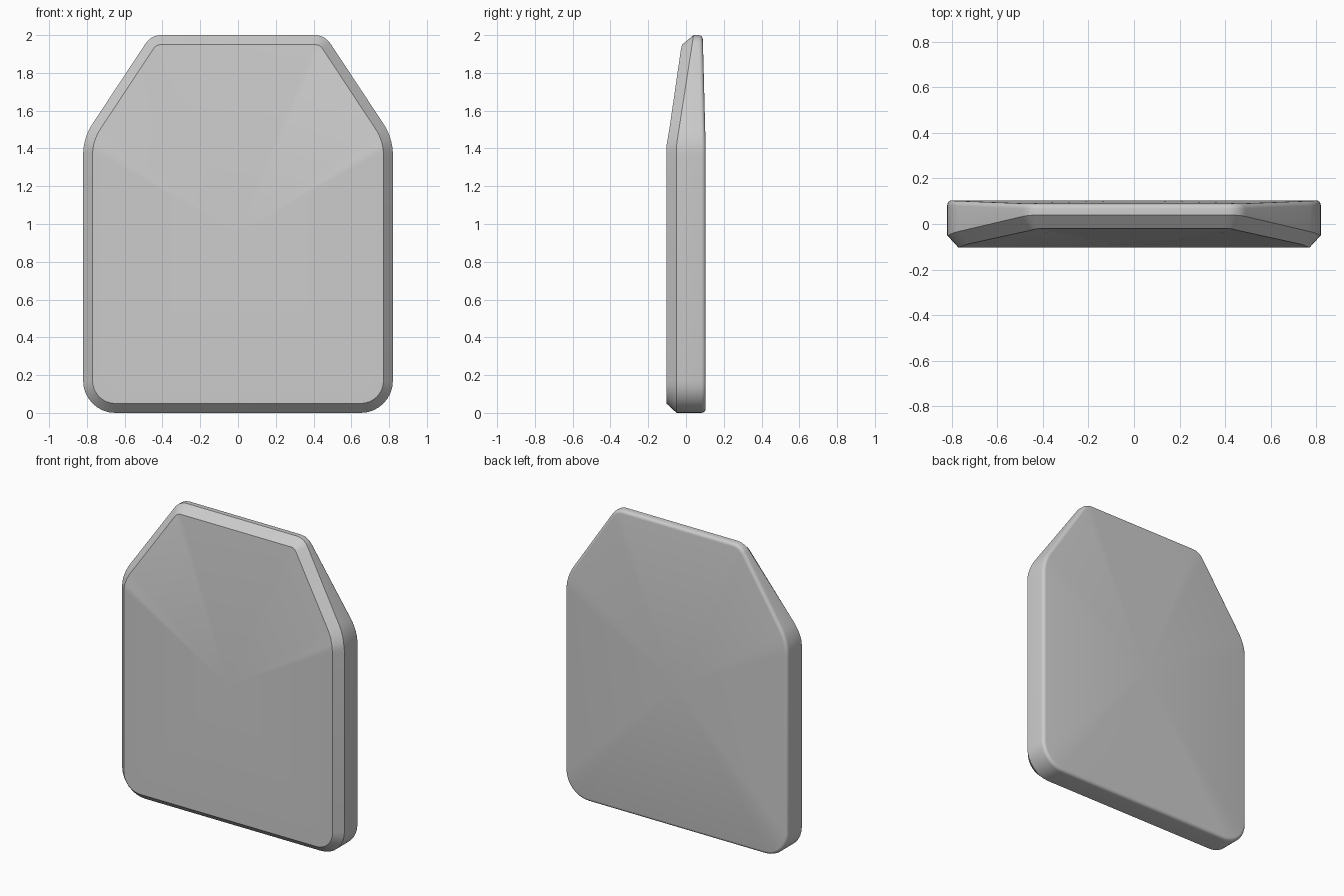
import bpy, bmesh, math
from mathutils import Vector

if "Cube" in bpy.data.objects:
    bpy.data.objects.remove(bpy.data.objects["Cube"])

# Right half of the outline: corner x, z, fillet radius
corners = [(0.82, 0.0, 0.17), (0.82, 1.455, 0.30), (0.46, 2.0, 0.10)]
corners += [(-x, z, r) for x, z, r in reversed(corners)]


def rounded_outline(pts, steps=8):
    """Return (point, outward normal) pairs around a filleted polygon."""
    out = []
    n = len(pts)
    for i, (x, z, r) in enumerate(pts):
        p = Vector((x, z))
        a = (p - Vector(pts[i - 1][:2])).normalized()
        b = (Vector(pts[(i + 1) % n][:2]) - p).normalized()
        na, nb = Vector((a.y, -a.x)), Vector((b.y, -b.x))
        turn = na.angle(nb)
        centre = p - a * r * math.tan(turn / 2) - na * r
        start = math.atan2(na.y, na.x)
        for k in range(steps + 1):
            ang = start + turn * k / steps
            d = Vector((math.cos(ang), math.sin(ang)))
            out.append((centre + d * r, d))
    return out


outline = rounded_outline(corners)
bm = bmesh.new()


def ring(inset, y_low, y_top):
    """Outline loop whose depth slides from y_low to y_top over the shoulders."""
    verts = []
    for p, d in outline:
        t = min(max((p.y - 1.42) / 0.58, 0), 1)
        q = p - d * inset
        verts.append(bm.verts.new((q.x, y_low + (y_top - y_low) * t, q.y)))
    return verts


def fan(loop, y):
    """Close a loop with triangles to a central point."""
    c = bm.verts.new((0, y, 0.95))
    for i in range(len(loop)):
        bm.faces.new((loop[i - 1], loop[i], c))


# Front chamfer, side wall and rounded back rim
rings = [ring(0.05, -0.104, -0.02), ring(0, -0.05, 0.04)]
R = 0.022
for k in range(5):
    a = math.pi / 2 * k / 4
    off = R * (1 - math.sin(a))
    rings.append(ring(R * (1 - math.cos(a)), 0.104 - off, 0.089 - off))

for lo, hi in zip(rings, rings[1:]):
    for i in range(len(lo)):
        bm.faces.new((lo[i - 1], lo[i], hi[i], hi[i - 1]))

# Gently crowned front and back faces
fan(rings[0], -0.104)
fan(rings[-1], 0.104)
bmesh.ops.recalc_face_normals(bm, faces=bm.faces)

mesh = bpy.data.meshes.new("armor_plate")
bm.to_mesh(mesh)
bm.free()
plate = bpy.data.objects.new("armor_plate", mesh)
bpy.context.collection.objects.link(plate)
bpy.context.view_layer.objects.active = plate
plate.select_set(True)
bpy.ops.object.shade_smooth_by_angle(angle=math.radians(30))
